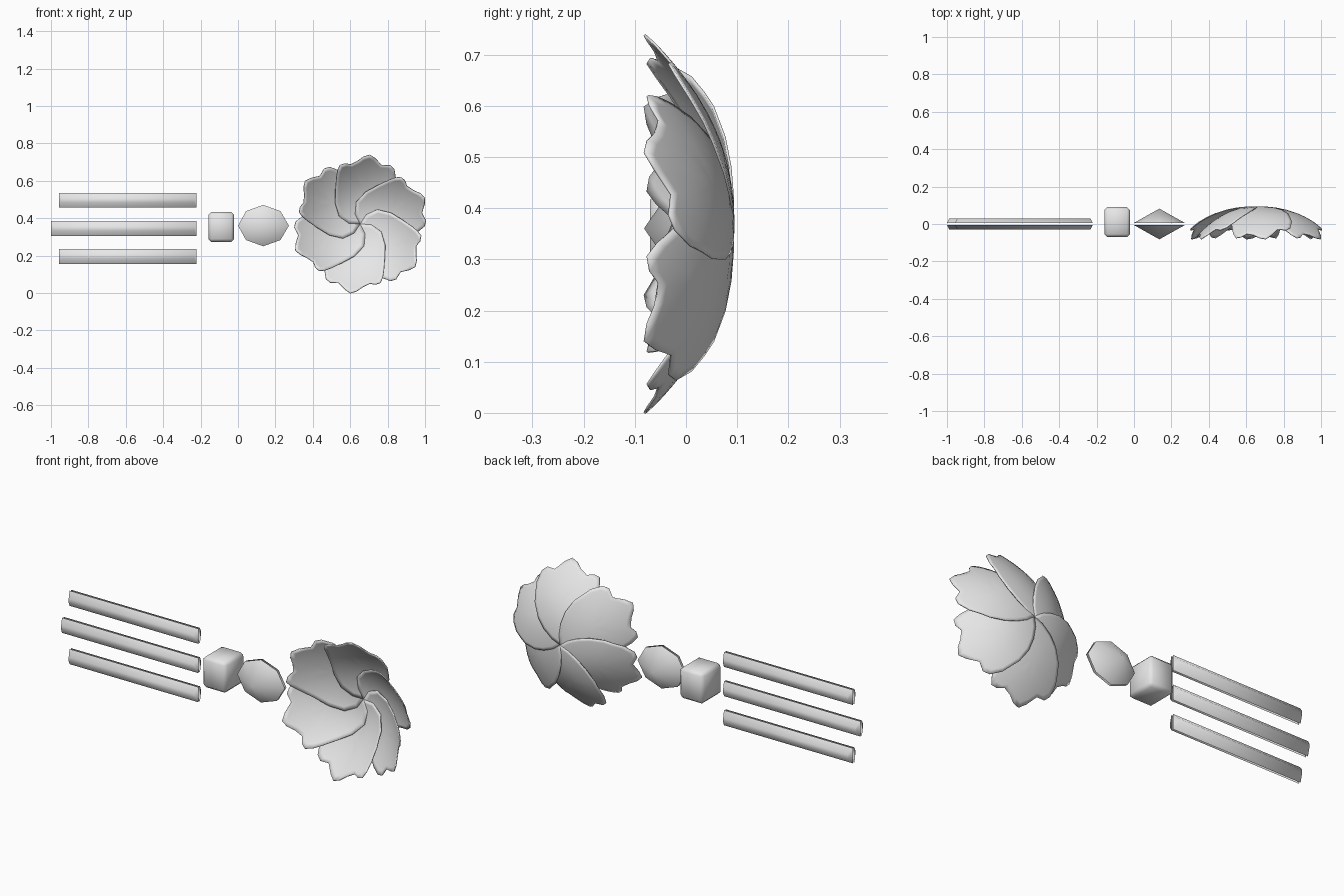
import bpy, bmesh, math

if "Cube" in bpy.data.objects:
    bpy.data.objects.remove(bpy.data.objects["Cube"])

grey = bpy.data.materials.new("plain_grey")
grey.diffuse_color = (0.8, 0.8, 0.8, 1)
grey.use_nodes = True
grey.node_tree.nodes["Principled BSDF"].inputs["Base Color"].default_value = grey.diffuse_color


def finish(name, bm, angle=180):
    """Turn a bmesh into a smooth shaded grey object."""
    mesh = bpy.data.meshes.new(name)
    bm.to_mesh(mesh)
    bm.free()
    mesh.materials.append(grey)
    ob = bpy.data.objects.new(name, mesh)
    bpy.context.collection.objects.link(ob)
    bpy.ops.object.select_all(action='DESELECT')
    ob.select_set(True)
    bpy.context.view_layer.objects.active = ob
    bpy.ops.object.shade_smooth_by_angle(angle=math.radians(angle))
    return ob


def half_shells(name, outline, depth, inset=None):
    """Front and back shells with a thin gap; a pyramid unless inset (x, z) is given."""
    cx = sum(p[0] for p in outline) / len(outline)
    cz = sum(p[1] for p in outline) / len(outline)
    bm = bmesh.new()
    for side in (-1, 1):
        rim = [bm.verts.new((x, side * 0.006, z)) for x, z in outline]
        n = len(rim)
        if inset is None:
            tip = bm.verts.new((cx, side * depth, cz))
            faces = [bm.faces.new((rim[i], rim[(i + 1) % n], tip)) for i in range(n)]
        else:
            top = [bm.verts.new((x - math.copysign(inset[0], x - cx), side * depth,
                                 z - math.copysign(inset[1], z - cz))) for x, z in outline]
            faces = [bm.faces.new((rim[i], rim[(i + 1) % n], top[(i + 1) % n], top[i]))
                     for i in range(n)]
            faces.append(bm.faces.new(top))
        bm.normal_update()
        if sum(f.normal.y for f in faces) * side < 0:
            bmesh.ops.reverse_faces(bm, faces=faces)
    return finish(name, bm)


# three long bars
for name, left, z in (("upper_bar", -0.957, 0.496), ("middle_bar", -1.0, 0.345),
                      ("lower_bar", -0.957, 0.195)):
    half_shells(name, [(left, z - 0.039), (-0.221, z - 0.039),
                       (-0.221, z + 0.039), (left, z + 0.039)], 0.03, (0.012, 0.028))

# cube with chamfered edges
bm = bmesh.new()
bmesh.ops.create_cube(bm, size=1)
for v in bm.verts:
    v.co = (v.co.x * 0.138 - 0.09, v.co.y * 0.16 + 0.01, v.co.z * 0.16 + 0.353)
bmesh.ops.bevel(bm, geom=bm.edges[:], offset=0.016, segments=1, affect='EDGES')
finish("chamfered_cube", bm)

# flat eight-sided gem
half_shells("gem", [(0, 0.36), (0.043, 0.438), (0.135, 0.471), (0.227, 0.438),
                    (0.272, 0.36), (0.227, 0.283), (0.135, 0.25), (0.043, 0.283)], 0.082)

# broad petal outline: (angle from petal tip, distance from flower centre)
OUTLINE = [(0, 0), (95, .06), (78, .12), (58, .175), (43, .23), (35, .28), (31, .31),
           (27, .332), (22, .333), (17, .322), (10, .338), (5, .36), (0, .373), (-5, .36),
           (-12, .335), (-19, .352), (-24, .345), (-30, .31), (-34, .27), (-39, .235),
           (-46, .17), (-52, .11), (-60, .05)]
RINGS = (0.25, 0.5, 0.75, 0.9, 1.0)
MIDDLE = 0.19


def petal(name, tip_angle):
    """One lobed petal, bowl shaped and tilted so each overlaps the next."""
    bm = bmesh.new()
    turn = math.radians(tip_angle)

    def place(u, v):
        r = math.hypot(u, v) / 0.373
        y = 0.092 - 0.173 * r ** 2.2 - 0.25 * v * r
        return bm.verts.new((0.653 + u * math.cos(turn) - v * math.sin(turn), y,
                             0.369 + u * math.sin(turn) + v * math.cos(turn)))

    centre = place(MIDDLE, 0)
    rows = []
    for s in RINGS:
        row = []
        for off, r in OUTLINE:
            a = math.radians(off)
            row.append(place(MIDDLE + s * (r * math.cos(a) - MIDDLE), s * r * math.sin(a)))
        rows.append(row)
    n = len(OUTLINE)
    for i in range(n):
        j = (i + 1) % n
        bm.faces.new((centre, rows[0][i], rows[0][j]))
        for a, b in zip(rows, rows[1:]):
            bm.faces.new((a[i], b[i], b[j], a[j]))
    ob = finish(name, bm, 40)
    mod = ob.modifiers.new("thickness", 'SOLIDIFY')
    mod.thickness = 0.005
    mod.offset = 0


for k in range(6):
    petal(f"petal_{k + 1}", 82 + 60 * k)
